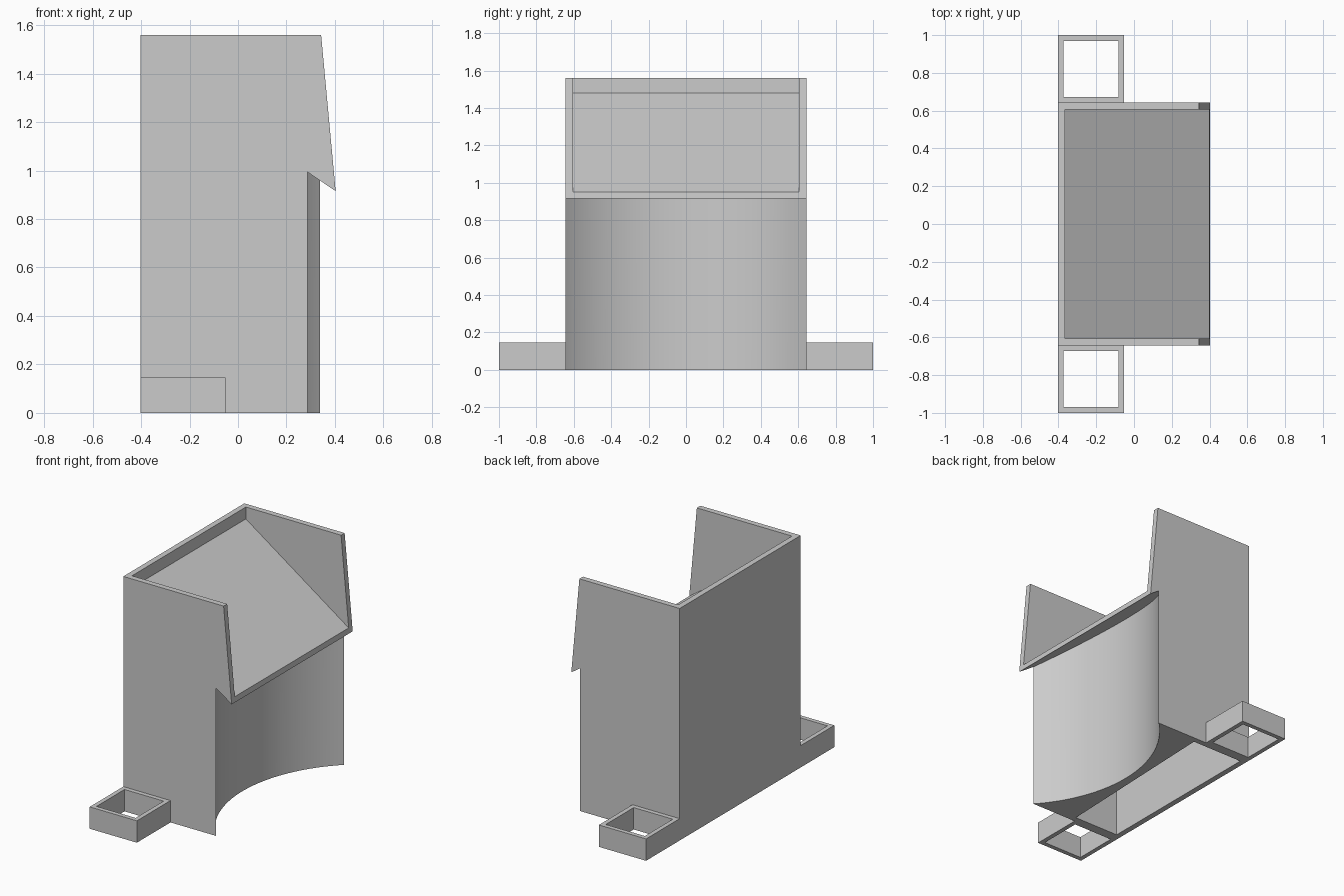
import bpy, bmesh, math

cube = bpy.data.objects.get("Cube")
if cube:
    bpy.data.objects.remove(cube)

grey = bpy.data.materials.new("plain grey")
grey.use_nodes = True
COLOUR = (0.6, 0.6, 0.6, 1)
grey.diffuse_color = COLOUR
grey.node_tree.nodes["Principled BSDF"].inputs["Base Color"].default_value = COLOUR

BACK, FRONT, HALF, TOP, WALL = -0.403, 0.403, 0.643, 1.56, 0.038


def loft(name, ring_a, ring_b):
    """Closed solid between two matching rings of points."""
    bm = bmesh.new()
    a = [bm.verts.new(p) for p in ring_a]
    b = [bm.verts.new(p) for p in ring_b]
    bm.faces.new(a)
    bm.faces.new(b)
    for i in range(len(a)):
        j = (i + 1) % len(a)
        bm.faces.new((a[i], a[j], b[j], b[i]))
    bmesh.ops.recalc_face_normals(bm, faces=bm.faces)
    mesh = bpy.data.meshes.new(name)
    bm.to_mesh(mesh)
    bm.free()
    mesh.materials.append(grey)
    obj = bpy.data.objects.new(name, mesh)
    bpy.context.collection.objects.link(obj)
    return obj


def side_prism(name, profile, half):
    """Extrude an (x, z) profile across the width."""
    return loft(name, [(x, -half, z) for x, z in profile],
                [(x, half, z) for x, z in profile])


def column(name, plan, z0, roof):
    """Raise an (x, y) plan from z0 up to a roof height that depends on x."""
    return loft(name, [(x, y, z0) for x, y in plan],
                [(x, y, roof(x)) for x, y in plan])


def rectangle(x0, x1, y0, y1):
    return [(x0, y0), (x1, y0), (x1, y1), (x0, y1)]


def carve(obj, cutter):
    cutter.hide_render = True
    mod = obj.modifiers.new("carve", 'BOOLEAN')
    mod.operation, mod.solver, mod.object = 'DIFFERENCE', 'EXACT', cutter
    bpy.ops.object.select_all(action='DESELECT')
    obj.select_set(True)
    bpy.context.view_layer.objects.active = obj
    bpy.ops.object.modifier_apply(modifier=mod.name)
    bpy.data.objects.remove(cutter)


def tray_floor(x):
    return 1.48 - 0.691 * (x - BACK - WALL)


def tray_underside(x):
    return 0.915 - 0.68 * (x - FRONT)


# Main body with a slanted front edge on the upper cheeks
body = side_prism("body", [(BACK, 0), (FRONT, 0), (FRONT, 0.915),
                           (0.343, TOP), (BACK, TOP)], HALF)

# Concave front below the tray
R, CX, CY, STEPS = 0.918, 0.967, -0.026, 48
sweep = math.radians(53)
arc = []
for i in range(STEPS + 1):
    t = -sweep + 2 * sweep * i / STEPS
    arc.append((CX - R * math.cos(t), CY + R * math.sin(t)))
scoop_plan = arc + [(0.8, arc[-1][1]), (0.8, arc[0][1])]
carve(body, column("scoop_cutter", scoop_plan, -0.1, tray_underside))

# Sloping open tray
inner = HALF - WALL
x0 = BACK + WALL
carve(body, side_prism("tray_cutter", [(x0, tray_floor(x0)), (0.5, tray_floor(0.5)),
                                       (0.5, 1.8), (x0, 1.8)], inner))

# Hollow underneath, open at the base
hollow = [(x0, -inner), (-0.03, -inner), (0.015, inner), (x0, inner)]
carve(body, column("hollow_cutter", hollow, -0.1, lambda x: tray_floor(x) - 0.045))

bpy.ops.object.shade_smooth_by_angle(angle=math.radians(30))

# Open square sockets at both ends of the back
for label, s in (("left", 1), ("right", -1)):
    ys = sorted((s * HALF, s))
    rim = 0.03
    socket = column(label + "_socket", rectangle(BACK, -0.052, *ys), 0, lambda x: 0.147)
    hole = rectangle(BACK + rim, -0.052 - rim, ys[0] + rim, ys[1] - rim)
    carve(socket, column("hole_cutter", hole, -0.1, lambda x: 0.3))
